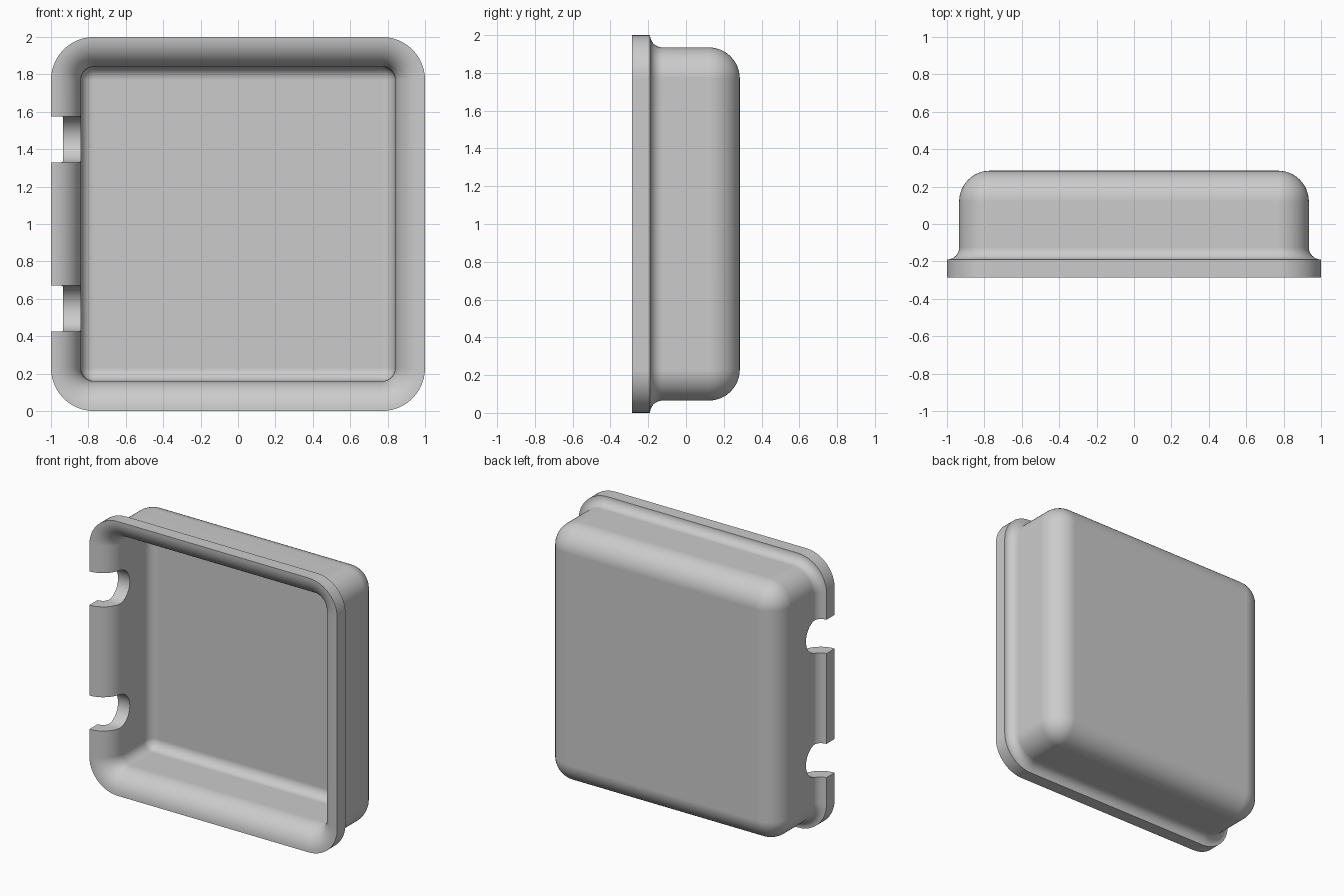
import bpy, bmesh
from math import pi, sin, cos

if "Cube" in bpy.data.objects:
    bpy.data.objects.remove(bpy.data.objects["Cube"])

CORE = 0.77      # half spacing of the corner centres
MID = 1.0        # height of the centre
SEG = 12         # segments per rounded corner


def arc(cx, cy, r, a0, a1, n=12):
    return [(cx + r * cos(a0 + (a1 - a0) * i / n),
             cy + r * sin(a0 + (a1 - a0) * i / n)) for i in range(n + 1)]


def make_object(name, bm):
    bmesh.ops.recalc_face_normals(bm, faces=bm.faces)
    mesh = bpy.data.meshes.new(name)
    bm.to_mesh(mesh)
    bm.free()
    obj = bpy.data.objects.new(name, mesh)
    bpy.context.collection.objects.link(obj)
    return obj


def rounded_loop(bm, half, y):
    """Rounded square in the xz plane, concentric corners."""
    verts = []
    for k, (sx, sz) in enumerate([(1, 1), (-1, 1), (-1, -1), (1, -1)]):
        for x, z in arc(sx * CORE, MID + sz * CORE, half - CORE,
                        k * pi / 2, (k + 1) * pi / 2, SEG):
            verts.append(bm.verts.new((x, y, z)))
    return verts


# Wall section as (half size, y): outer back, flange, rim, inner back
profile = (arc(CORE, 0.12, 0.165, pi / 2, 0)
           + arc(1.0, -0.125, 0.065, pi, 1.5 * pi)
           + arc(1.0, -0.125, 0.16, 1.5 * pi, pi)
           + arc(CORE, 0.12, 0.07, 0, pi / 2))

# Flanged tray shell
bm = bmesh.new()
loops = [rounded_loop(bm, h, y) for h, y in profile]
for a, b in zip(loops, loops[1:]):
    n = len(a)
    for i in range(n):
        j = (i + 1) % n
        bm.faces.new((a[i], a[j], b[j], b[i]))
bm.faces.new(loops[0])
bm.faces.new(loops[-1])
bmesh.ops.remove_doubles(bm, verts=bm.verts, dist=1e-5)
bmesh.ops.dissolve_degenerate(bm, edges=bm.edges, dist=1e-5)
tray = make_object("tray_shell", bm)

# Two U-shaped notches through the left rim
for z in (MID - 0.4525, MID + 0.4525):
    bm = bmesh.new()
    outline = [(z + 0.123, -0.4)] + arc(z, -0.17, 0.123, 0, pi, 32) + [(z - 0.123, -0.4)]
    face = bm.faces.new([bm.verts.new((-1.2, y, zz)) for zz, y in outline])
    ext = bmesh.ops.extrude_face_region(bm, geom=[face])
    bmesh.ops.translate(bm, vec=(0.6, 0, 0),
                        verts=[v for v in ext["geom"] if isinstance(v, bmesh.types.BMVert)])
    cutter = make_object("notch_cutter", bm)
    cutter.hide_render = True
    bpy.context.view_layer.objects.active = tray
    mod = tray.modifiers.new("notch", 'BOOLEAN')
    mod.operation = 'DIFFERENCE'
    mod.solver = 'EXACT'
    mod.object = cutter
    bpy.ops.object.modifier_apply(modifier=mod.name)
    bpy.data.objects.remove(cutter)

# Smooth curves with crisp rim edges
bpy.ops.object.select_all(action='DESELECT')
tray.select_set(True)
bpy.context.view_layer.objects.active = tray
bpy.ops.object.shade_smooth_by_angle(angle=pi / 6)
weighted = tray.modifiers.new("weighted_normals", 'WEIGHTED_NORMAL')
weighted.keep_sharp = True
